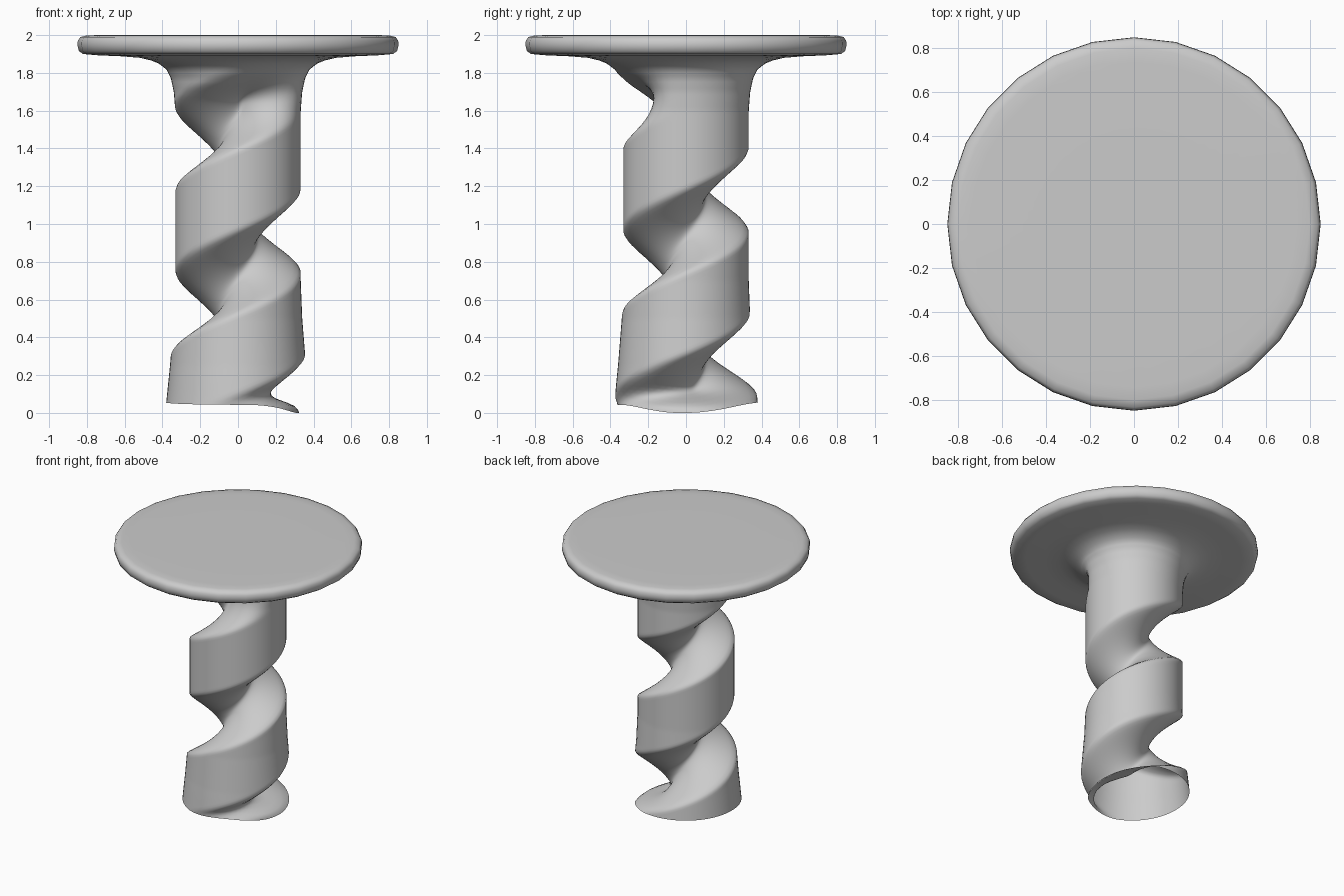
import bpy, bmesh, math

if "Cube" in bpy.data.objects:
    bpy.data.objects.remove(bpy.data.objects["Cube"])

SEG = 56          # columns around
FACETS = 28       # visible corners on the head outline
PITCH = 0.87      # rise of the groove per turn
START = 0.065     # groove height at angle 0

# shaft radius by height, flaring into the head
SHAFT = [(0.055, 0.38), (0.25, 0.36), (0.5, 0.34), (0.7, 0.332), (1.6, 0.332),
         (1.7, 0.34), (1.77, 0.355), (1.82, 0.38), (1.85, 0.42)]
# head outline (radius, height)
HEAD = [(0.46, 1.866), (0.52, 1.88), (0.62, 1.888), (0.74, 1.893), (0.82, 1.90),
        (0.842, 1.915), (0.85, 1.945), (0.848, 1.97), (0.835, 1.99),
        (0.80, 1.998), (0.74, 2.0), (0.4, 2.0)]


def smooth(a, b, x):
    t = min(1, max(0, (x - a) / (b - a)))
    return t * t * (3 - 2 * t)


def shaft_radius(z):
    for (z0, r0), (z1, r1) in zip(SHAFT, SHAFT[1:]):
        if z <= z1:
            return r0 + (r1 - r0) * max(0, (z - z0) / (z1 - z0))
    return SHAFT[-1][1]


def groove(turn_angle, z):
    """Depth 0..1 of the spiral cut, fading out at both ends."""
    best = 0
    for k in (-1, 0, 1):
        turns = turn_angle / math.tau + k
        dz = z - (START + PITCH * turns)
        t = dz / (0.25 if dz > 0 else 0.195)
        if abs(t) < 1:
            best = max(best, (1 - t * t) ** 1.45 * (1 - smooth(1.76, 1.97, turns)))
    return best * (0.25 + 0.75 * smooth(0.02, 0.13, z)) * (1 - smooth(1.64, 1.86, z))


bm = bmesh.new()
rings = []

# spiral shaft, open at the bottom with a dipped lip on the right
ROWS = 110
for i in range(ROWS + 1):
    z0 = 0.055 + (1.85 - 0.055) * i / ROWS
    ring = []
    for j in range(SEG):
        a = math.tau * j / SEG
        dip = 0.055 * max(0, math.cos(a)) ** 2.5 * (1 - smooth(0.055, 0.3, z0))
        z = z0 - dip - 0.012 * max(0, -math.sin(a)) * (1 - smooth(0.055, 0.2, z0))
        R = shaft_radius(z0)
        r = R - (R - 0.1) * groove(a, z)
        ring.append(bm.verts.new((r * math.cos(a), r * math.sin(a), max(0, z))))
    rings.append(ring)

# flared underside and rounded disc head
for R, z in HEAD:
    ring = []
    for j in range(SEG):
        a = math.tau * j / SEG
        half = math.pi / FACETS
        r = R * math.cos(half) / math.cos(a % (2 * half) - half)
        ring.append(bm.verts.new((r * math.cos(a), r * math.sin(a), z)))
    rings.append(ring)

for lo, hi in zip(rings, rings[1:]):
    for j in range(SEG):
        n = (j + 1) % SEG
        bm.faces.new((lo[j], lo[n], hi[n], hi[j]))
bm.faces.new(rings[-1])
for f in bm.faces:
    f.smooth = True

mesh = bpy.data.meshes.new("spiral_peg")
bm.to_mesh(mesh)
bm.free()
peg = bpy.data.objects.new("spiral_peg", mesh)
bpy.context.collection.objects.link(peg)
